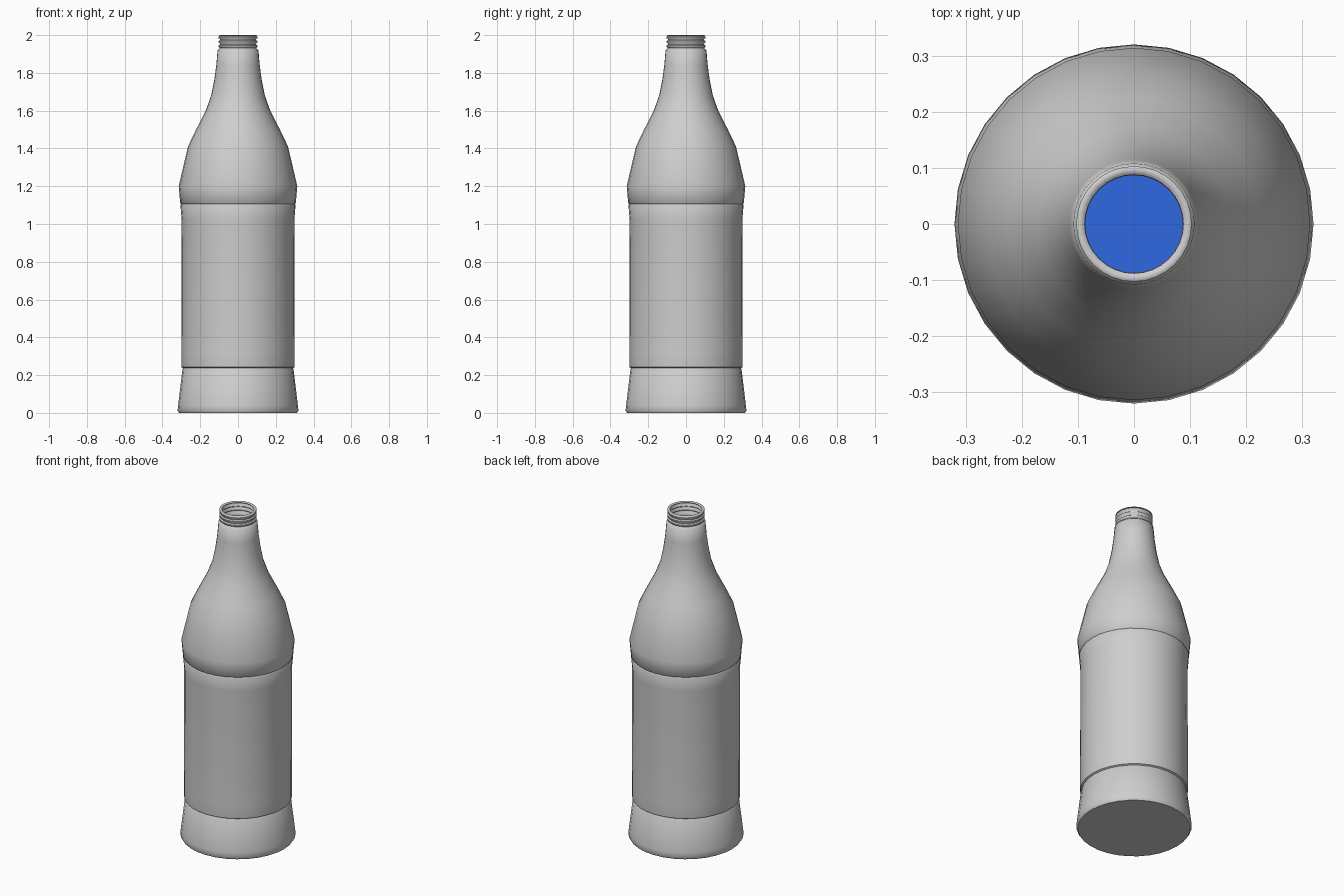
import bpy, bmesh, math

if "Cube" in bpy.data.objects:
    bpy.data.objects.remove(bpy.data.objects["Cube"])

SIDES = 32

def material(name, rgb):
    m = bpy.data.materials.new(name)
    m.diffuse_color = (*rgb, 1)
    m.use_nodes = True
    m.node_tree.nodes["Principled BSDF"].inputs["Base Color"].default_value = m.diffuse_color
    return m

grey = material("light grey", (0.62, 0.62, 0.62))
blue = material("liquid blue", (0.03, 0.14, 0.75))

def lathe(name, profile, mat, sharp=50):
    """Spin an (r, z) profile about z; r = 0 becomes a single pole."""
    bm = bmesh.new()
    rings = []
    for r, z in profile:
        n = 1 if r == 0 else SIDES
        rings.append([bm.verts.new((r * math.cos(2 * math.pi * i / SIDES),
                                    r * math.sin(2 * math.pi * i / SIDES), z)) for i in range(n)])
    for a, b in zip(rings, rings[1:]):
        for i in range(SIDES):
            j = (i + 1) % SIDES
            quad = [a[i % len(a)], a[j % len(a)], b[j % len(b)], b[i % len(b)]]
            bm.faces.new(list(dict.fromkeys(quad)))
    bmesh.ops.recalc_face_normals(bm, faces=bm.faces)
    me = bpy.data.meshes.new(name)
    bm.to_mesh(me)
    bm.free()
    me.materials.append(mat)
    ob = bpy.data.objects.new(name, me)
    bpy.context.collection.objects.link(ob)
    me.shade_smooth()
    me.set_sharp_from_angle(angle=math.radians(sharp))
    return ob

# Outer wall: flared foot, straight body, shoulder, neck
outer = [(0, 0), (0.312, 0), (0.32, 0.012), (0.317, 0.04), (0.294, 0.232),
         (0.290, 0.237), (0.299, 0.242), (0.3, 0.25), (0.3, 0.32), (0.298, 1.02),
         (0.305, 1.1), (0.301, 1.107), (0.306, 1.112), (0.314, 1.2),
         (0.265, 1.41), (0.222, 1.5), (0.171, 1.6), (0.142, 1.68), (0.126, 1.76),
         (0.115, 1.84), (0.108, 1.92), (0.1, 1.926)]

# Screw ridges, then the lip, then the matching ridges inside
ridges = []
for k in range(3):
    z = 1.932 + k * 0.023
    ridges += [(0.096, z), (0.103, z + 0.006), (0.103, z + 0.013), (0.096, z + 0.018)]
lip = [(0.103, 1.998), (0.101, 2.0), (0.094, 2.0), (0.091, 1.998)]
inside = [(r - 0.009 if r > 0.1 else r - 0.008, z) for r, z in reversed(ridges)]

# Inner wall down to the floor
inner = [(0.087, 1.92), (0.096, 1.84), (0.107, 1.76), (0.123, 1.68), (0.152, 1.6),
         (0.203, 1.5), (0.246, 1.41), (0.294, 1.2), (0.28, 1.02), (0.28, 0.25),
         (0.28, 0.03), (0, 0.03)]
lathe("bottle", outer + ridges + lip + inside + inner, grey)

# Liquid standing inside the bottle
lathe("liquid", [(0, 0.035), (0.275, 0.035), (0.275, 1.02), (0.289, 1.2), (0, 1.2)], blue)
